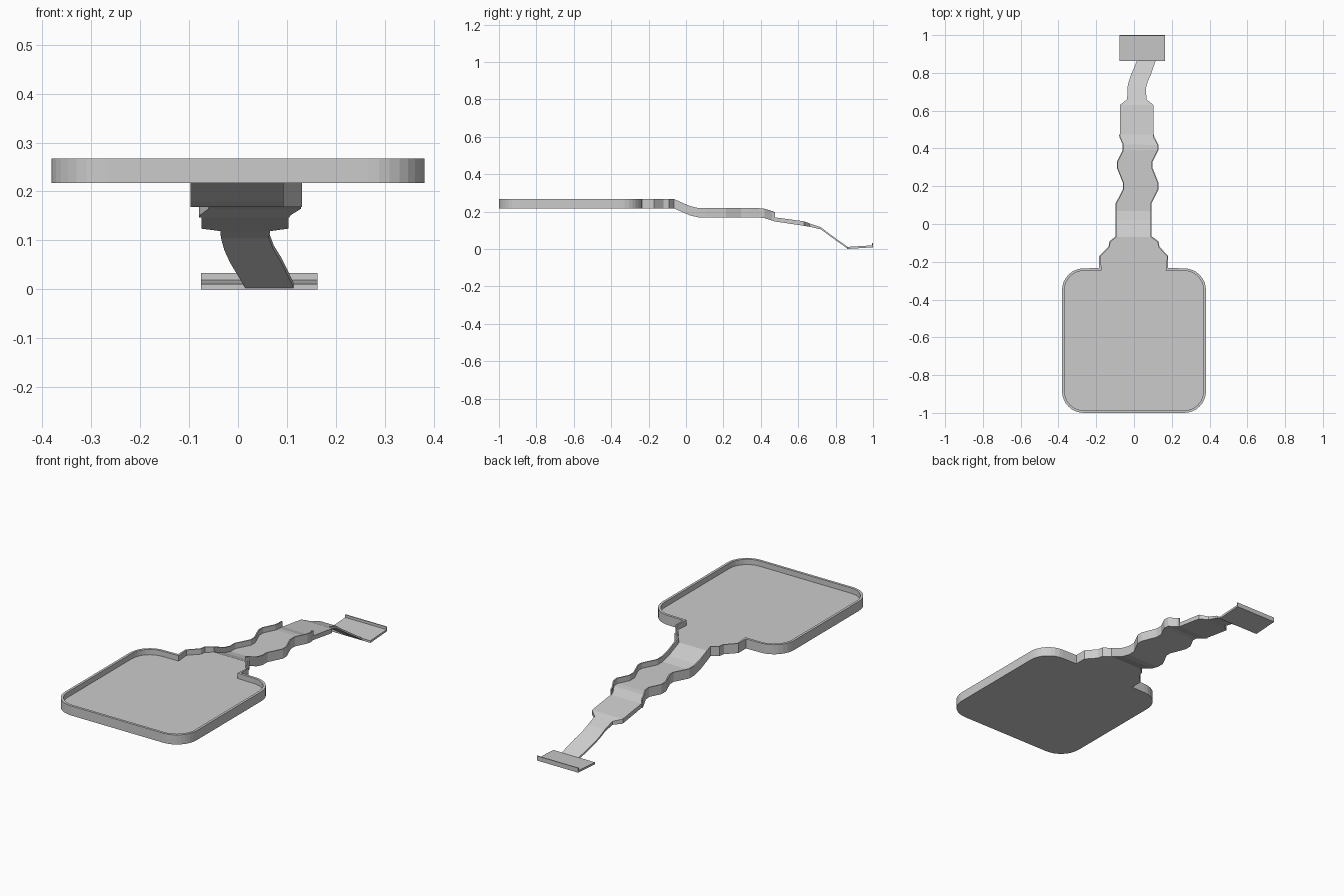
import bpy, bmesh
from math import sin, cos, pi
from mathutils import Vector

if "Cube" in bpy.data.objects:
    bpy.data.objects.remove(bpy.data.objects["Cube"])


def make_object(name, verts, faces):
    bm = bmesh.new()
    vs = [bm.verts.new(v) for v in verts]
    for f in faces:
        bm.faces.new([vs[i] for i in f])
    bmesh.ops.recalc_face_normals(bm, faces=bm.faces)
    me = bpy.data.meshes.new(name)
    bm.to_mesh(me)
    bm.free()
    ob = bpy.data.objects.new(name, me)
    bpy.context.collection.objects.link(ob)
    return ob


def lerp_table(table, y):
    for (y0, z0), (y1, z1) in zip(table, table[1:]):
        if y <= y1:
            return z0 + (z1 - z0) * max(0, (y - y0) / (y1 - y0))
    return table[-1][1]


# Pan with walled neck: outline stations as (y, left x, right x), back to front
neck = [(0.475, -0.08, 0.105), (0.46, -0.077, 0.108), (0.42, -0.06, 0.129),
        (0.39, -0.06, 0.129), (0.33, -0.09, 0.099), (0.295, -0.09, 0.099),
        (0.215, -0.058, 0.131), (0.185, -0.058, 0.131), (0.11, -0.097, 0.093),
        (0.07, -0.097, 0.093), (0.02, -0.097, 0.093), (-0.065, -0.097, 0.093),
        (-0.092, -0.13, 0.13), (-0.12, -0.135, 0.135), (-0.17, -0.184, 0.181),
        (-0.233, -0.184, 0.181)]
HW, R, SEG = 0.381, 0.115, 8
pan = []
for cy, start in ((-0.235 - R, pi / 2), (-1 + R, 0)):
    for i in range(SEG + 1):
        a = start - i / SEG * pi / 2
        x = HW - R + R * cos(a)
        pan.append((cy + R * sin(a), -x, x))
stations = neck + pan
bottom = [(-1, 0.217), (-0.065, 0.217), (0.02, 0.18), (0.07, 0.168),
          (0.41, 0.168), (0.475, 0.147)]
WALL_H, FLOOR_T = 0.05, 0.022

path = [Vector((l, y)) for y, l, r in stations]
path += [Vector((r, y)) for y, l, r in reversed(stations)]
n, half = len(path), len(stations)
verts = []
for i, p in enumerate(path):
    d0 = (p - path[i - 1]).normalized() if i else Vector((0, -1))
    d1 = (path[i + 1] - p).normalized() if i < n - 1 else Vector((0, 1))
    n0, n1 = Vector((-d0.y, d0.x)), Vector((-d1.y, d1.x))
    thick = 0.006 if min(i, n - 1 - i) < len(neck) - 1 else 0.013
    q = p + (n0 + n1) * thick / (1 + n0.dot(n1))
    if i in (0, n - 1):
        q.y = p.y
    z = lerp_table(bottom, p.y)
    verts += [(p.x, p.y, z), (p.x, p.y, z + WALL_H),
              (q.x, q.y, z + WALL_H), (q.x, q.y, z + FLOOR_T)]
faces = []
for i in range(n - 1):
    for k in range(3):
        a, b = 4 * i + k, 4 * i + 4 + k
        faces.append((a, b, b + 1, a + 1))
for i in range(half - 1):
    j = n - 1 - i
    for k in (0, 3):
        faces.append((4 * i + k, 4 * i + 4 + k, 4 * j - 4 + k, 4 * j + k))
e = 4 * (n - 1)
faces.append((0, 1, 2, 3, e + 3, e + 2, e + 1, e))
make_object("tray_and_walled_neck", verts, faces)

# Flat tail strip: (y, left x, right x, bottom z, thickness)
tail = [(0.475, -0.075, 0.103, 0.147, 0.022), (0.63, -0.075, 0.103, 0.124, 0.024),
        (0.66, -0.036, 0.066, 0.119, 0.018), (0.72, -0.035, 0.063, 0.105, 0.012),
        (0.755, -0.028, 0.073, 0.08, 0.01), (0.79, -0.016, 0.089, 0.054, 0.01),
        (0.865, 0.016, 0.115, 0.001, 0.01)]
verts, faces = [], [(0, 1, 2, 3)]
for y, l, r, z, t in tail:
    verts += [(l, y, z), (r, y, z), (r, y, z + t), (l, y, z + t)]
for i in range(len(tail) - 1):
    for k in range(4):
        a, b = 4 * i + k, 4 * i + (k + 1) % 4
        faces.append((a, b, b + 4, a + 4))
m = 4 * len(tail)
faces.append((m - 4, m - 3, m - 2, m - 1))
make_object("tail_strip", verts, faces)

# End plate with raised lip: side profile extruded across x
prof = [(0.862, 0), (1, 0.009), (1, 0.033), (0.995, 0.033), (0.995, 0.019), (0.862, 0.011)]
k = len(prof)
verts = [(x, y, z) for x in (-0.076, 0.163) for y, z in prof]
faces = [tuple(range(k)), tuple(range(k, 2 * k))]
faces += [(i, (i + 1) % k, (i + 1) % k + k, i + k) for i in range(k)]
make_object("end_plate", verts, faces)
